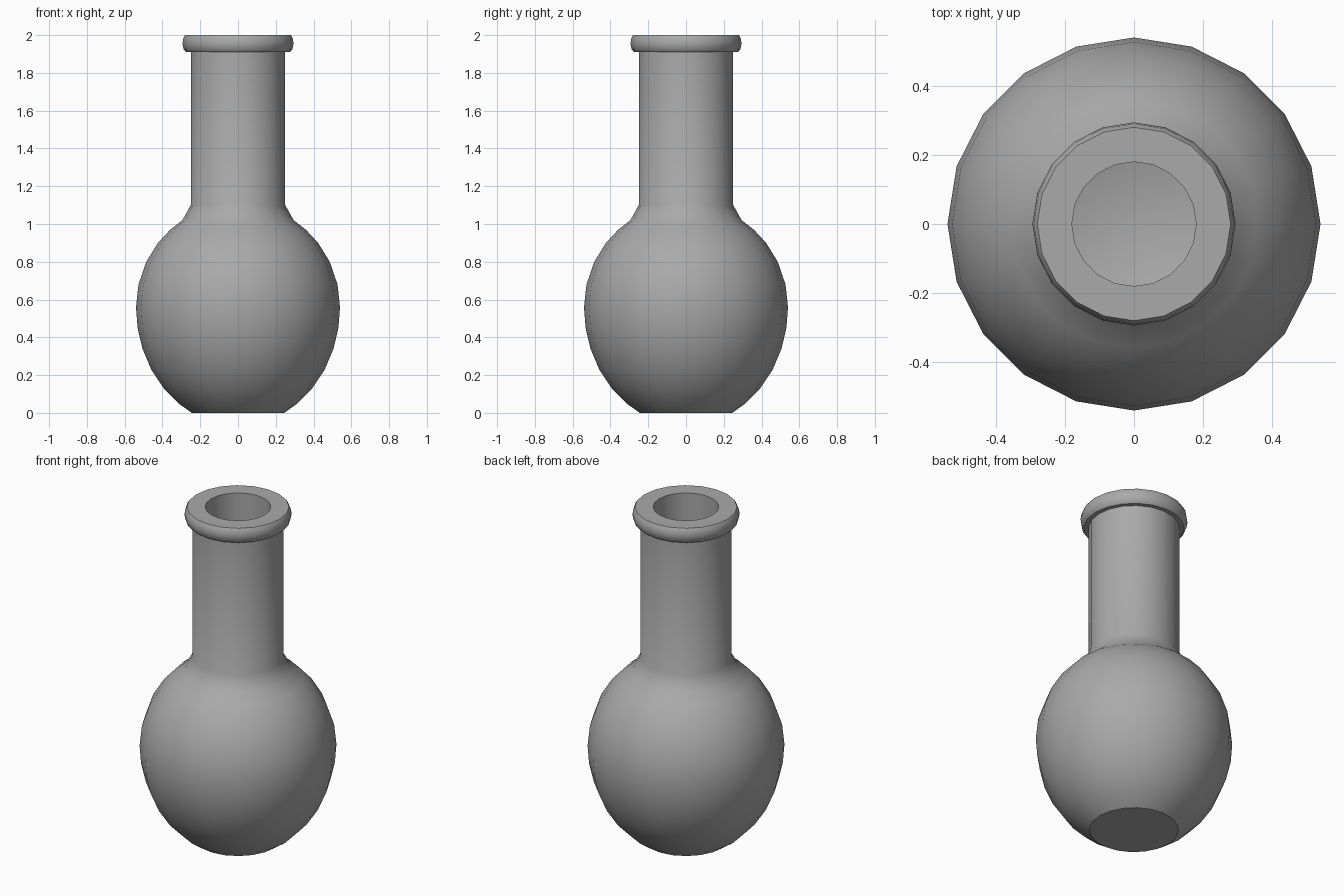
import bpy
import bmesh
from math import cos, sin, pi, radians, sqrt

cube = bpy.data.objects.get("Cube")
if cube:
    bpy.data.objects.remove(cube, do_unlink=True)

SIDES = 20
MID_Z, MID_R = 0.56, 0.54

grey = bpy.data.materials.new("plain grey")
grey.use_nodes = True
COLOUR = (0.4, 0.4, 0.4, 1)
grey.diffuse_color = COLOUR
grey.node_tree.nodes["Principled BSDF"].inputs["Base Color"].default_value = COLOUR


def lathe(name, profile, closed=False):
    """Spin (radius, height) points around z, capping open ends on the axis."""
    bm = bmesh.new()
    rings = []
    for r, z in profile:
        rings.append([bm.verts.new((r * cos(2 * pi * i / SIDES), r * sin(2 * pi * i / SIDES), z))
                      for i in range(SIDES)])
    pairs = list(zip(rings, rings[1:]))
    if closed:
        pairs.append((rings[-1], rings[0]))
    else:
        bm.faces.new(rings[0])
        bm.faces.new(rings[-1])
    for a, b in pairs:
        for i in range(SIDES):
            j = (i + 1) % SIDES
            bm.faces.new((a[i], a[j], b[j], b[i]))
    bmesh.ops.recalc_face_normals(bm, faces=bm.faces)
    mesh = bpy.data.meshes.new(name)
    bm.to_mesh(mesh)
    bm.free()
    mesh.materials.append(grey)
    obj = bpy.data.objects.new(name, mesh)
    bpy.context.collection.objects.link(obj)
    bpy.ops.object.select_all(action="DESELECT")
    obj.select_set(True)
    bpy.context.view_layer.objects.active = obj
    bpy.ops.object.shade_smooth_by_angle(angle=radians(35))
    return obj


def bulb(z, inset=0):
    """Radius of the round belly at height z; taller below its widest ring."""
    half = 0.628 if z < MID_Z else 0.549
    return MID_R * sqrt(1 - ((z - MID_Z) / half) ** 2) - inset


# Belly and neck: outer wall up, inner wall down to a flat floor
heights = [0, 0.05, 0.13, 0.23, 0.34, 0.45, 0.56, 0.68, 0.8, 0.9, 0.97, 1.02]
outer = [(bulb(z), z) for z in heights] + [(0.25, 1.1), (0.25, 1.95)]
inner = [(0.18, 1.95), (0.18, 1.07)]
inner += [(bulb(z, 0.07), z) for z in reversed(heights[2:-1])] + [(0.22, 0.07)]
lathe("flask_body", outer + inner)

# Rounded collar around the mouth
lathe("mouth_rim", [(0.18, 1.91), (0.275, 1.91), (0.288, 1.925), (0.294, 1.955),
                    (0.29, 1.983), (0.28, 2.0), (0.18, 2.0)], closed=True)
